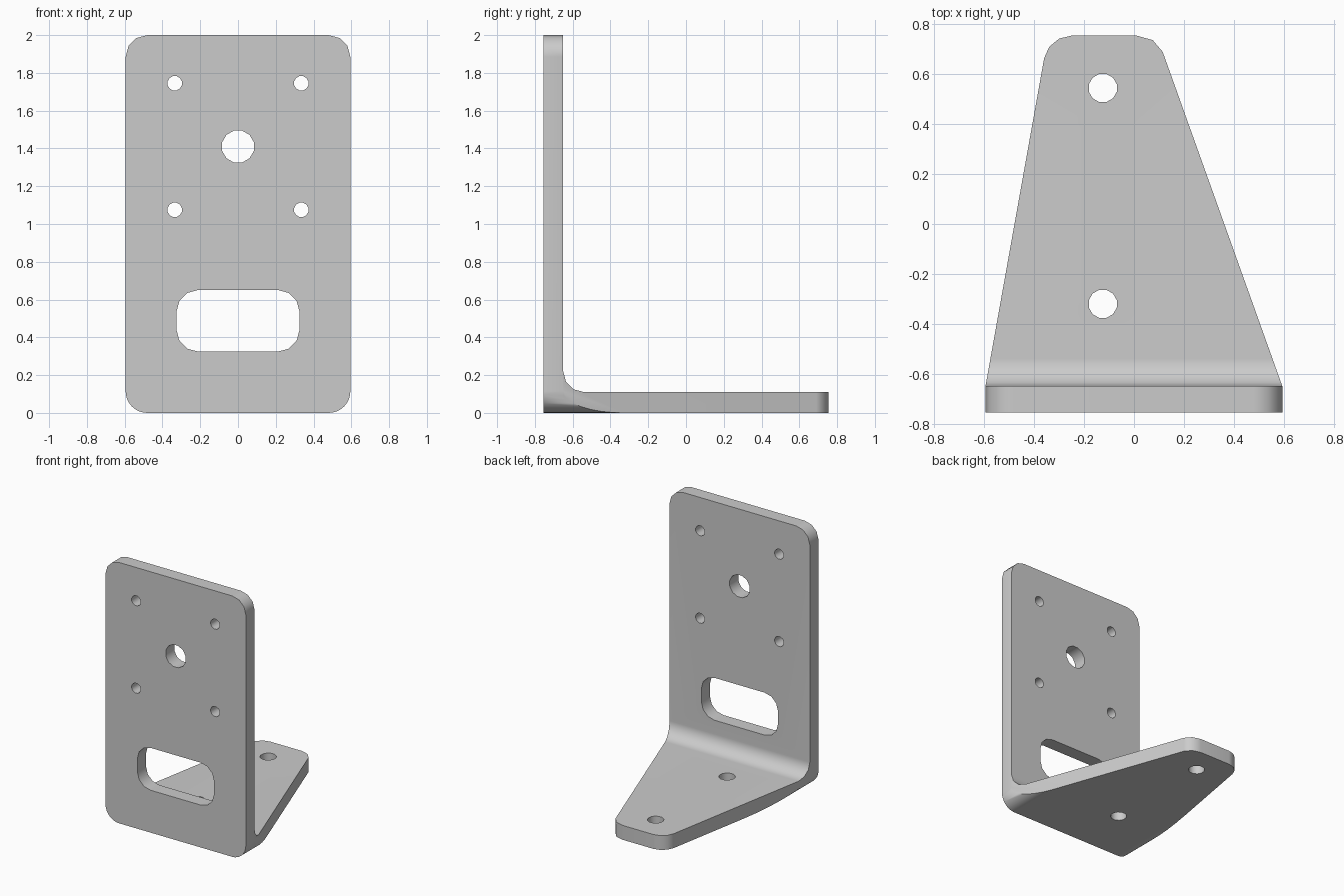
import bpy, bmesh
from math import sin, cos, radians, pi

if "Cube" in bpy.data.objects:
    bpy.data.objects.remove(bpy.data.objects["Cube"])

AXES = {
    'x': lambda u, v, w: (w, u, v),
    'y': lambda u, v, w: (u, w, v),
    'z': lambda u, v, w: (u, v, w),
}


def arc(cx, cy, r, a0, a1, n):
    return [(cx + r * cos(radians(a0 + (a1 - a0) * i / n)),
             cy + r * sin(radians(a0 + (a1 - a0) * i / n))) for i in range(n + 1)]


def circle(cx, cy, r, n=12):
    return [(cx + r * cos(2 * pi * (i + 0.5) / n),
             cy + r * sin(2 * pi * (i + 0.5) / n)) for i in range(n)]


def rounded_rect(x, z0, z1, r, low=3, high=3):
    return (arc(x - r, z1 - r, r, 0, 90, high) + arc(r - x, z1 - r, r, 90, 180, high)
            + arc(r - x, z0 + r, r, 180, 270, low) + arc(x - r, z0 + r, r, 270, 360, low))


def prism(name, points, axis, lo, hi):
    """Extrude a 2D outline along an axis into a closed solid."""
    bm = bmesh.new()
    a = [bm.verts.new(AXES[axis](u, v, lo)) for u, v in points]
    b = [bm.verts.new(AXES[axis](u, v, hi)) for u, v in points]
    bm.faces.new(a)
    bm.faces.new(b)
    for i in range(len(points)):
        j = (i + 1) % len(points)
        bm.faces.new((a[i], a[j], b[j], b[i]))
    bmesh.ops.recalc_face_normals(bm, faces=bm.faces)
    mesh = bpy.data.meshes.new(name)
    bm.to_mesh(mesh)
    bm.free()
    obj = bpy.data.objects.new(name, mesh)
    bpy.context.collection.objects.link(obj)
    return obj


def combine(target, tool, operation):
    tool.hide_render = True
    bpy.context.view_layer.objects.active = target
    mod = target.modifiers.new(operation.lower(), 'BOOLEAN')
    mod.operation = operation
    mod.solver = 'EXACT'
    mod.object = tool
    bpy.ops.object.modifier_apply(modifier=mod.name)
    bpy.data.objects.remove(tool)


# L-shaped side profile with the inner bend; outer limits come from the trims
side = ([(-1, 3), (-1, -1), (1, -1), (1, 0.11)]
        + arc(-0.54, 0.22, 0.11, 270, 180, 3) + [(-0.65, 3)])
bracket = prism("angle_bracket", side, 'x', -1, 1)

# Front outline: upright plate with rounded corners
combine(bracket, prism("front_trim", rounded_rect(0.595, 0, 2, 0.115, low=8), 'y', -1.5, 1.5),
        'INTERSECT')

# Top outline: lopsided taper of the foot with softened tip
top = [(-0.614, -0.755), (0.632, -0.755), (0.115, 0.69), (0.075, 0.737), (0.01, 0.755),
       (-0.25, 0.755), (-0.30, 0.743), (-0.34, 0.71), (-0.36, 0.665)]
combine(bracket, prism("top_trim", top, 'z', -2, 4), 'INTERSECT')

# Upright openings: cable slot, centre hole and four screw holes
openings = [rounded_rect(0.325, 0.325, 0.65, 0.112), circle(0, 1.41, 0.087)]
openings += [circle(x, z, 0.039) for x in (-0.335, 0.335) for z in (1.075, 1.745)]
for outline in openings:
    combine(bracket, prism("plate_cutter", outline, 'y', -1, -0.45), 'DIFFERENCE')

# Foot mounting holes
for y in (-0.32, 0.545):
    combine(bracket, prism("foot_cutter", circle(-0.125, y, 0.058), 'z', -0.4, 0.4), 'DIFFERENCE')

# Smooth bends with flat faces kept flat
bpy.ops.object.select_all(action='DESELECT')
bracket.select_set(True)
bpy.context.view_layer.objects.active = bracket
bpy.ops.object.shade_smooth_by_angle(angle=radians(35))
weighted = bracket.modifiers.new("flat_normals", 'WEIGHTED_NORMAL')
weighted.keep_sharp = True
